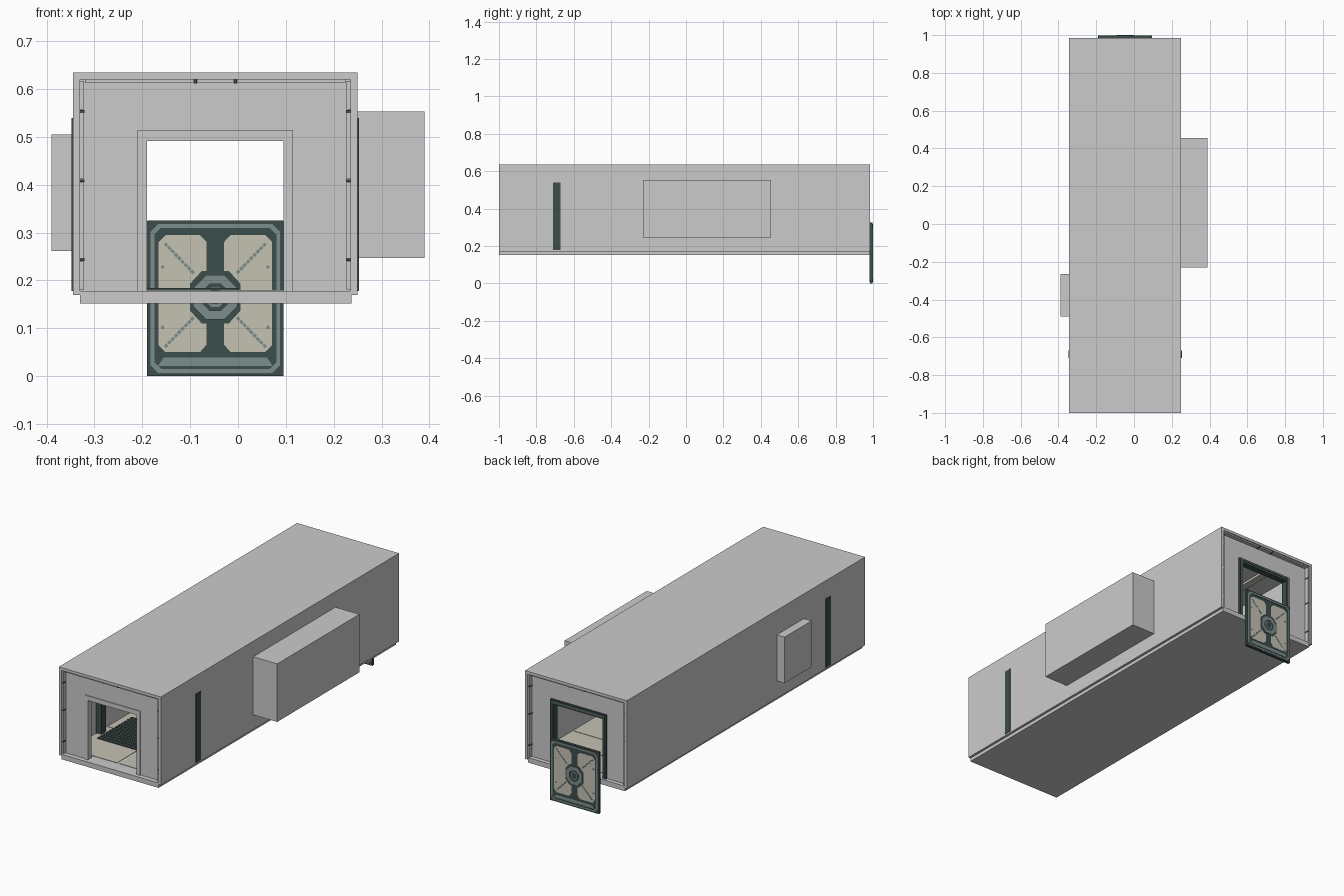
import bpy, bmesh, math
from mathutils import Vector

if "Cube" in bpy.data.objects:
    bpy.data.objects.remove(bpy.data.objects["Cube"])

CX = -0.0475          # centre line of the corridor
DOOR_Y, DOOR_Z = 0.9905, 0.165


def material(name, rgb):
    m = bpy.data.materials.new(name)
    m.diffuse_color = (*rgb, 1)
    m.use_nodes = True
    m.node_tree.nodes["Principled BSDF"].inputs["Base Color"].default_value = m.diffuse_color
    return m


DARK = material("dark_teal", (0.045, 0.075, 0.07))
TEAL = material("pale_teal", (0.2, 0.27, 0.27))
CREAM = material("cream", (0.56, 0.54, 0.45))


def finish(name, bm, mat=None):
    bmesh.ops.recalc_face_normals(bm, faces=bm.faces)
    me = bpy.data.meshes.new(name)
    bm.to_mesh(me)
    bm.free()
    ob = bpy.data.objects.new(name, me)
    bpy.context.collection.objects.link(ob)
    if mat:
        me.materials.append(mat)
    return ob


def add_box(bm, x0, x1, y0, y1, z0, z1):
    vs = bmesh.ops.create_cube(bm, size=1)["verts"]
    for v in vs:
        v.co = Vector(((x0 + x1) / 2 + v.co.x * (x1 - x0),
                       (y0 + y1) / 2 + v.co.y * (y1 - y0),
                       (z0 + z1) / 2 + v.co.z * (z1 - z0)))


def boxes(name, items, mat=None):
    bm = bmesh.new()
    for b in items:
        add_box(bm, *b)
    return finish(name, bm, mat)


def prism(name, outlines, y0, y1, mat=None):
    """Extrude xz outlines along y."""
    bm = bmesh.new()
    for pts in outlines:
        f = bm.faces.new([bm.verts.new((x, y0, z)) for x, z in pts])
        r = bmesh.ops.extrude_face_region(bm, geom=[f])
        for v in r["geom"]:
            if isinstance(v, bmesh.types.BMVert):
                v.co.y = y1
    return finish(name, bm, mat)


def arch(x0, x1, z0, z1, t, top):
    """Upside-down U outline with side thickness t and head thickness top."""
    return [(x0, z0), (x0, z1), (x1, z1), (x1, z0), (x1 - t, z0),
            (x1 - t, z1 - top), (x0 + t, z1 - top), (x0 + t, z0)]


def chamfered(x0, x1, z0, z1, c):
    return [(x0 + c, z0), (x1 - c, z0), (x1, z0 + c), (x1, z1 - c),
            (x1 - c, z1), (x0 + c, z1), (x0, z1 - c), (x0, z0 + c)]


def ring(name, outer, inner, y0, y1, mat):
    bm = bmesh.new()
    loops = [[bm.verts.new((x, y, z)) for x, z in pts]
             for pts, y in ((outer, y0), (outer, y1), (inner, y1), (inner, y0))]
    n = len(outer)
    for a in range(4):
        p, q = loops[a], loops[(a + 1) % 4]
        for i in range(n):
            bm.faces.new((p[i], p[(i + 1) % n], q[(i + 1) % n], q[i]))
    return finish(name, bm, mat)


def octagon(r):
    return [(CX + r * math.cos(math.radians(22.5 + 45 * i)),
             DOOR_Z + r * math.sin(math.radians(22.5 + 45 * i))) for i in range(8)]


# outer shell: roof and two sides, cut through where the alcoves open
shell = prism("outer_shell", [arch(-0.345, 0.25, 0.17, 0.635, 0.015, 0.015)], -1, 0.985)
cutter = boxes("alcove_cutter", [(0.2, 0.3, -0.222, 0.447, 0.255, 0.545),
                                 (-0.4, -0.3, -0.482, -0.273, 0.27, 0.497)])
cutter.hide_render = True
mod = shell.modifiers.new("openings", "BOOLEAN")
mod.operation, mod.object, mod.solver = "DIFFERENCE", cutter, "EXACT"
bpy.context.view_layer.objects.active = shell
bpy.ops.object.modifier_apply(modifier=mod.name)
bpy.data.objects.remove(cutter)


# hollow alcoves, open towards the room
def alcove(name, dims, inner_x):
    bm = bmesh.new()
    add_box(bm, *dims)
    inner = [f for f in bm.faces if all(abs(v.co.x - inner_x) < 1e-4 for v in f.verts)]
    bmesh.ops.delete(bm, geom=inner, context="FACES")
    ob = finish(name, bm)
    s = ob.modifiers.new("wall", "SOLIDIFY")
    s.thickness, s.offset = 0.008, -1
    if sum(p.normal.dot(p.center - Vector(((dims[0] + dims[1]) / 2, (dims[2] + dims[3]) / 2,
           (dims[4] + dims[5]) / 2))) for p in ob.data.polygons) < 0:
        ob.data.flip_normals()


alcove("right_alcove", (0.249, 0.39, -0.23, 0.455, 0.247, 0.553), 0.249)
alcove("left_alcove", (-0.39, -0.344, -0.49, -0.265, 0.262, 0.505), -0.344)

# floor slab, and recessed end walls with doorways
boxes("floor_slab", [(-0.33, 0.237, -1, 0.98, 0.152, 0.178)])
wall = [(-0.33, 0.178), (-0.33, 0.62), (0.235, 0.62), (0.235, 0.178),
        (0.115, 0.178), (0.115, 0.515), (-0.21, 0.515), (-0.21, 0.178)]
frame = arch(-0.21, 0.115, 0.178, 0.515, 0.02, 0.024)
prism("front_wall", [wall], -0.975, -0.955)
prism("front_door_frame", [frame], -0.98, -0.95)
prism("back_wall", [wall], 0.94, 0.958)
prism("back_door_frame", [frame], 0.935, 0.968, DARK)
prism("back_frame_bead", [arch(-0.203, 0.108, 0.178, 0.508, 0.005, 0.005)], 0.96, 0.972, TEAL)

# seal strips and clips around both end rims
strips, clips = [], []
for y0, y1 in ((-0.994, -0.975), (0.958, 0.979)):
    for x in (-0.326, 0.231):
        for z0, z1 in ((0.18, 0.24), (0.247, 0.405), (0.412, 0.55), (0.557, 0.617)):
            strips.append((x - 0.004, x + 0.004, y0, y1, z0, z1))
        for z in (0.2435, 0.4085, 0.5535):
            clips.append((x - 0.005, x + 0.005, y0, y1 + 0.001, z - 0.003, z + 0.003))
    for x0, x1 in ((-0.32, -0.093), (-0.085, -0.009), (-0.001, 0.225)):
        strips.append((x0, x1, y0, y1, 0.613, 0.62))
    for x in (-0.089, -0.005):
        clips.append((x - 0.003, x + 0.003, y0, y1 + 0.001, 0.612, 0.62))
boxes("rim_strips", strips)
boxes("rim_clips", clips, DARK)

# bulkhead posts that just break through the sides
boxes("bulkhead_posts", [(-0.348, -0.3, -0.71, -0.67, 0.178, 0.54),
                         (0.205, 0.253, -0.71, -0.67, 0.178, 0.54)], DARK)

# interior: floor plates, grille and ceiling lamps
boxes("floor_plates", [(x, x + 0.27, -0.93 + 0.31 * i, -0.63 + 0.31 * i, 0.177, 0.18)
                       for x in (-0.325, -0.04) for i in range(6)], CREAM)
boxes("floor_grille", [(-0.29, 0.0, -0.76 + 0.025 * i, -0.745 + 0.025 * i, 0.178, 0.184)
                       for i in range(12)], DARK)
boxes("ceiling_lamps", [(x - 0.02, x + 0.02, -0.85 + 0.45 * i, -0.5 + 0.45 * i, 0.608, 0.621)
                        for x in (-0.2, 0.105) for i in range(4)], CREAM)
boxes("alcove_shelf", [(0.2, 0.385, -0.222, 0.447, 0.255, 0.275)])


# sliding door, lowered, with the same detail on both faces
def door_part(name, outlines, half, mat):
    return prism(name, outlines, DOOR_Y - half, DOOR_Y + half, mat)


door_part("door_slab", [chamfered(-0.19, 0.095, 0, 0.325, 0.001)], 0.0055, DARK)
ring("door_rim", chamfered(-0.19, 0.095, 0, 0.325, 0.001), chamfered(-0.183, 0.088, 0.007, 0.318, 0.016),
     DOOR_Y - 0.007, DOOR_Y + 0.007, DARK)
ring("door_border", chamfered(-0.183, 0.088, 0.007, 0.318, 0.016),
     chamfered(-0.175, 0.08, 0.015, 0.31, 0.014), DOOR_Y - 0.0085, DOOR_Y + 0.0085, TEAL)
half_panel = [(0.032, 0.295), (0.104, 0.295), (0.119, 0.28), (0.119, 0.065), (0.104, 0.05),
              (0.032, 0.05), (0.018, 0.066), (0.018, 0.11), (0.028, 0.11),
              (0.053, 0.137), (0.053, 0.193), (0.028, 0.22), (0.018, 0.22), (0.018, 0.28)]
door_part("door_panels", [[(CX + s * u, z) for u, z in half_panel] for s in (-1, 1)], 0.007, CREAM)
door_part("door_kick_plate", [[(CX - 0.12, 0.021), (CX + 0.12, 0.021),
                               (CX + 0.108, 0.039), (CX - 0.108, 0.039)]], 0.0075, TEAL)
ring("door_hub_ring", octagon(0.05), octagon(0.03), DOOR_Y - 0.0095, DOOR_Y + 0.0095, TEAL)
ring("door_hub_inner", octagon(0.022), octagon(0.015), DOOR_Y - 0.0085, DOOR_Y + 0.0085, TEAL)

# diagonal ribs and small bolts on each panel quarter
ribs, bolts = [], []
w = 0.0022
for sx in (-1, 1):
    for sz in (-1, 1):
        for i in range(9):
            a, b = i / 9, (i + 0.8) / 9
            p, q = [(0.045 + 0.062 * t, 0.046 + 0.064 * t) for t in (a, b)]
            quad = [(p[0] - w, p[1] + w), (p[0] + w, p[1] - w),
                    (q[0] + w, q[1] - w), (q[0] - w, q[1] + w)]
            ribs.append([(CX + sx * u, DOOR_Z + 0.004 + sz * v) for u, v in quad])
        bx, bz = CX + sx * 0.11, DOOR_Z + sz * 0.063
        bolts.append([(bx + 0.004 * math.cos(k * math.pi / 3),
                       bz + 0.004 * math.sin(k * math.pi / 3)) for k in range(6)])
door_part("door_ribs", ribs, 0.0082, TEAL)
door_part("door_bolts", bolts, 0.0082, TEAL)
